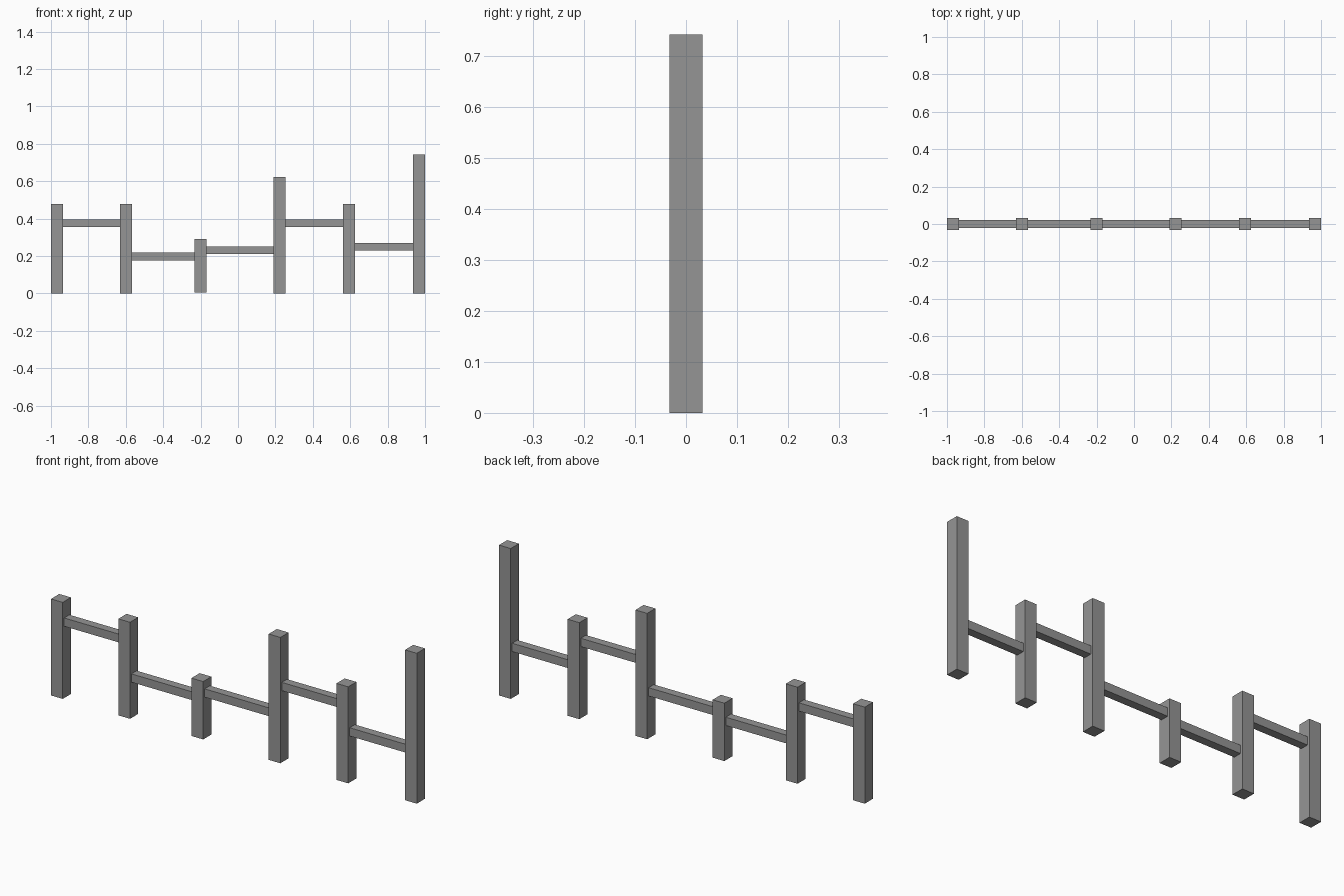
import bpy

old = bpy.data.objects.get("Cube")
if old:
    bpy.data.objects.remove(old, do_unlink=True)

POST_WIDTH = 0.064
RAIL_WIDTH = 0.041

grey = bpy.data.materials.new("plain grey")
grey.use_nodes = True
colour = (0.3, 0.3, 0.3, 1)
grey.diffuse_color = colour
grey.node_tree.nodes["Principled BSDF"].inputs["Base Color"].default_value = colour


def box(name, centre, size):
    """Add a flat-sided beam with its size applied."""
    bpy.ops.mesh.primitive_cube_add(size=1, location=centre)
    obj = bpy.context.object
    obj.name = name
    obj.scale = size
    bpy.ops.object.transform_apply(location=False, rotation=False, scale=True)
    obj.data.materials.append(grey)


# Upright posts: x position, bottom, top
posts = [(-0.968, 0, 0.477), (-0.6, 0, 0.477), (-0.2, 0.005, 0.291),
         (0.222, 0, 0.622), (0.593, 0, 0.477), (0.968, 0, 0.743)]
for i, (x, bottom, top) in enumerate(posts, 1):
    box(f"post_{i}", (x, 0, (bottom + top) / 2),
        (POST_WIDTH, POST_WIDTH, top - bottom))

# Level rails, each spanning the gap between neighbouring posts
rail_heights = [0.375, 0.197, 0.23, 0.375, 0.25]
for i, z in enumerate(rail_heights):
    start = posts[i][0] + POST_WIDTH / 2
    end = posts[i + 1][0] - POST_WIDTH / 2
    box(f"rail_{i + 1}", ((start + end) / 2, 0, z),
        (end - start, RAIL_WIDTH, RAIL_WIDTH))
